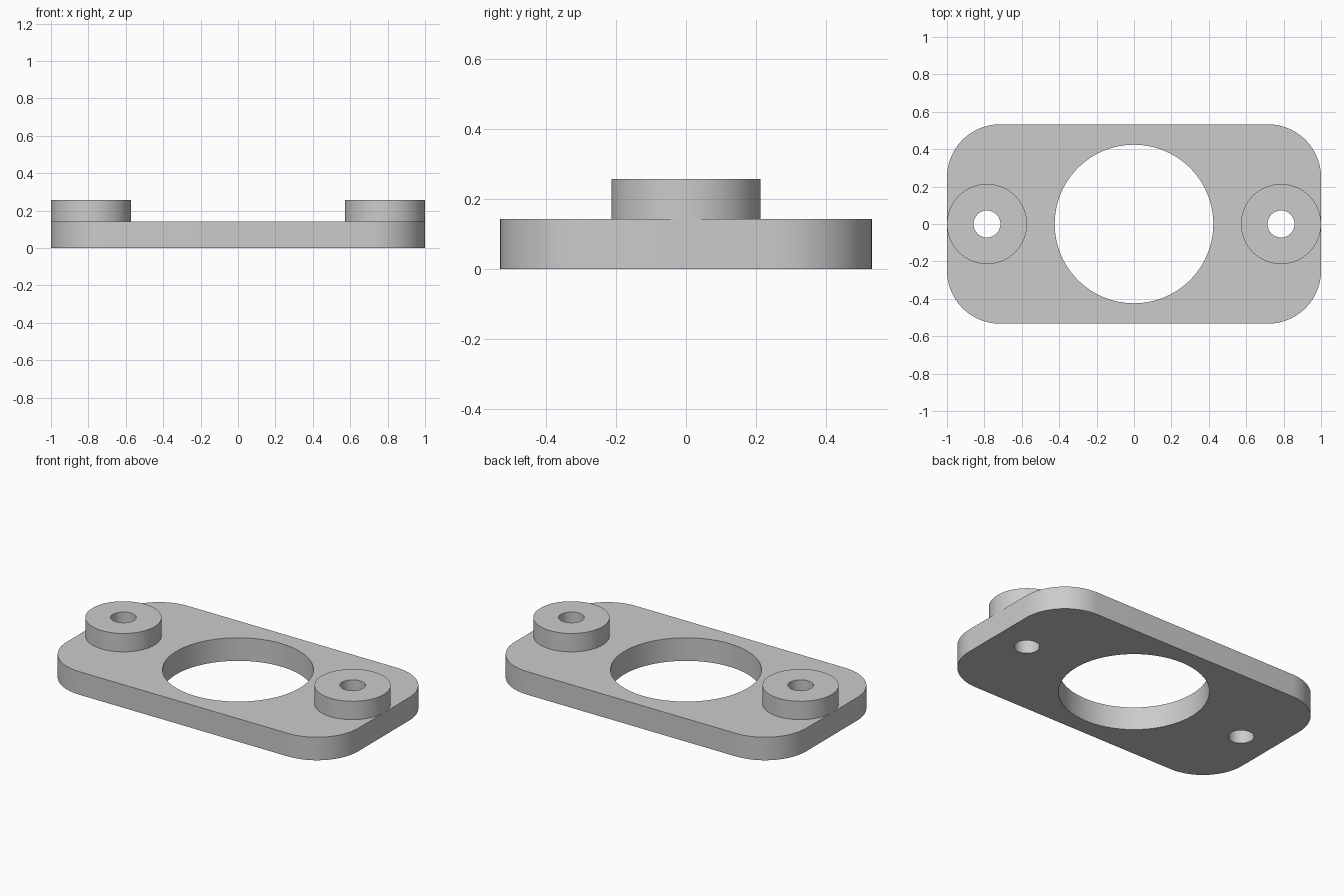
import bpy
import bmesh
from math import cos, sin, pi, radians

cube = bpy.data.objects.get("Cube")
if cube:
    bpy.data.objects.remove(cube, do_unlink=True)

HALF_X, HALF_Y, CORNER = 1.0, 0.533, 0.284
PLATE_TOP, BOSS_TOP = 0.143, 0.257
BOSS_X, BOSS_R, BOLT_R, BORE_R = 0.786, 0.214, 0.072, 0.424

# Single light grey material
grey = bpy.data.materials.new("light_grey")
grey.use_nodes = True
colour = (0.6, 0.6, 0.6, 1)
grey.diffuse_color = colour
grey.node_tree.nodes["Principled BSDF"].inputs["Base Color"].default_value = colour


def circle(cx, radius, count):
    return [(cx + radius * cos(2 * pi * i / count), radius * sin(2 * pi * i / count))
            for i in range(count)]


def rounded_rectangle(hx, hy, r, steps=24):
    points = []
    for q, (sx, sy) in enumerate([(1, 1), (-1, 1), (-1, -1), (1, -1)]):
        for i in range(steps + 1):
            a = (q + i / steps) * pi / 2
            points.append((sx * (hx - r) + r * cos(a), sy * (hy - r) + r * sin(a)))
    return points


def extruded_part(name, loops, z0, z1):
    """Fill the first loop, leave the others as holes, and extrude upward."""
    bm = bmesh.new()
    edges = []
    for loop in loops:
        verts = [bm.verts.new((x, y, z0)) for x, y in loop]
        edges += [bm.edges.new((v, verts[i - 1])) for i, v in enumerate(verts)]
    bmesh.ops.triangle_fill(bm, use_beauty=True, use_dissolve=False, edges=edges)
    result = bmesh.ops.extrude_face_region(bm, geom=bm.faces[:], use_keep_orig=True)
    top = [g for g in result["geom"] if isinstance(g, bmesh.types.BMVert)]
    bmesh.ops.translate(bm, verts=top, vec=(0, 0, z1 - z0))
    bmesh.ops.recalc_face_normals(bm, faces=bm.faces[:])
    mesh = bpy.data.meshes.new(name)
    bm.to_mesh(mesh)
    bm.free()
    mesh.materials.append(grey)
    obj = bpy.data.objects.new(name, mesh)
    bpy.context.collection.objects.link(obj)
    bpy.ops.object.select_all(action="DESELECT")
    obj.select_set(True)
    bpy.context.view_layer.objects.active = obj
    bpy.ops.object.shade_smooth_by_angle(angle=radians(30))
    return obj


# Base plate with the large bore and two bolt holes
extruded_part("base_plate",
              [rounded_rectangle(HALF_X, HALF_Y, CORNER), circle(0, BORE_R, 96),
               circle(BOSS_X, BOLT_R, 48), circle(-BOSS_X, BOLT_R, 48)],
              0, PLATE_TOP)

# Raised bosses around the bolt holes
for side, x in (("left", BOSS_X), ("right", -BOSS_X)):
    extruded_part(side + "_boss", [circle(x, BOSS_R, 96), circle(x, BOLT_R, 48)],
                  PLATE_TOP, BOSS_TOP)
